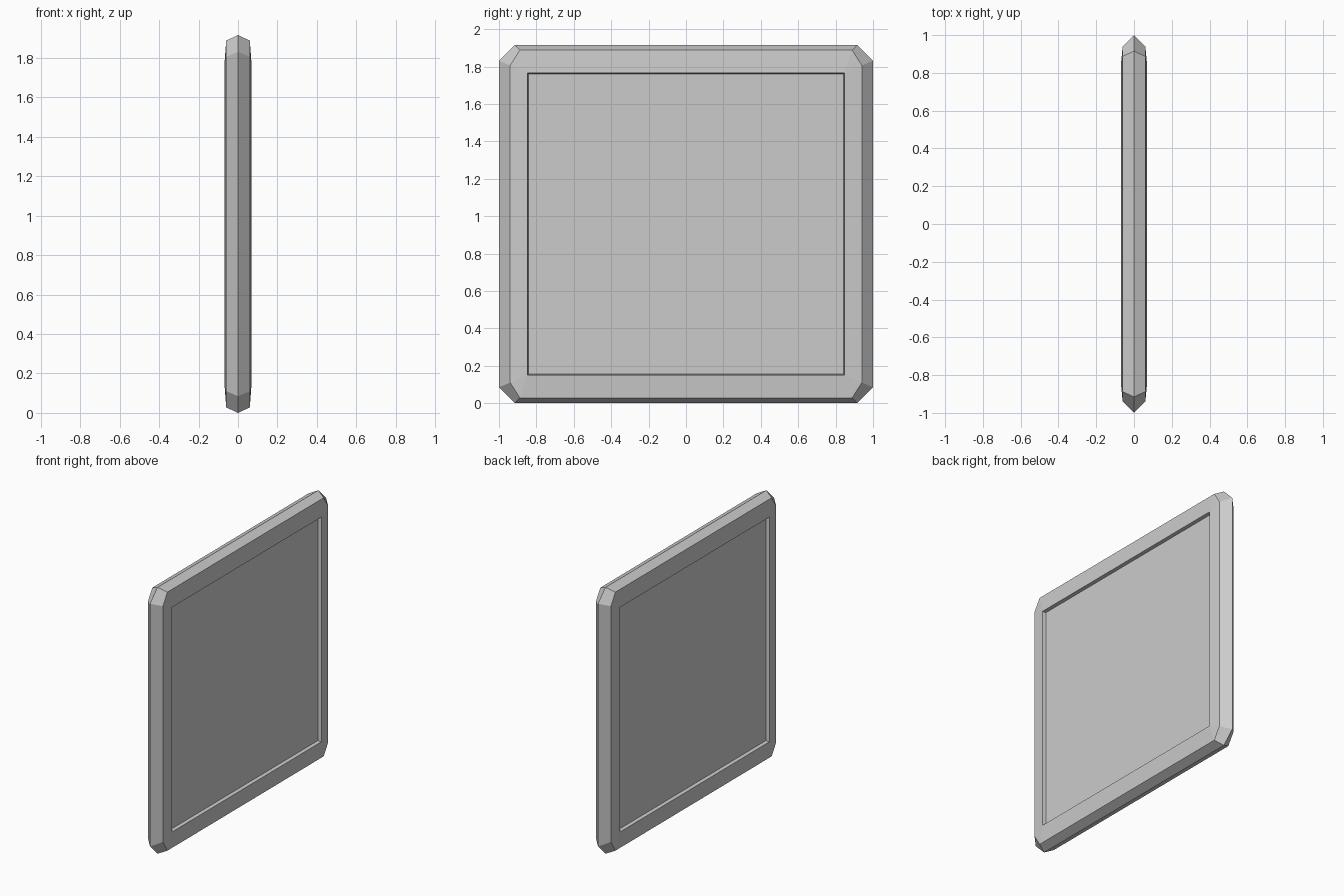
import bpy, bmesh

if "Cube" in bpy.data.objects:
    bpy.data.objects.remove(bpy.data.objects["Cube"])

MID_Z = 0.958

# Rings from the outer ridge to the recessed panel:
# x offset, half width, half height, corner cut in y, corner cut in z
RINGS = [
    (0.000, 1.000, 0.958, 0.085, 0.085),   # outer ridge
    (0.060, 0.940, 0.930, 0.052, 0.082),   # edge of the frame face
    (0.069, 0.848, 0.808, 0.0, 0.0),       # lip of the opening
    (0.046, 0.843, 0.803, 0.0, 0.0),       # recessed panel
]


def add_ring(bm, x, w, h, cy, cz):
    """Rectangle with cut corners in the YZ plane, always eight vertices."""
    pts = [(-w + cy, -h), (w - cy, -h), (w, -h + cz), (w, h - cz),
           (w - cy, h), (-w + cy, h), (-w, h - cz), (-w, -h + cz)]
    return [bm.verts.new((x, y, MID_Z + z)) for y, z in pts]


bm = bmesh.new()
for side in (1, -1):
    rings = [add_ring(bm, side * x, *rest) for x, *rest in RINGS]
    for a, b in zip(rings, rings[1:]):
        for i in range(8):
            j = (i + 1) % 8
            bm.faces.new((a[i], a[j], b[j], b[i]))
    bm.faces.new(rings[-1])

# Join both halves and collapse the square corners
bmesh.ops.remove_doubles(bm, verts=bm.verts, dist=0.0005)
bmesh.ops.recalc_face_normals(bm, faces=bm.faces)

mesh = bpy.data.meshes.new("framed_panel")
bm.to_mesh(mesh)
bm.free()
panel = bpy.data.objects.new("framed_panel", mesh)
bpy.context.collection.objects.link(panel)
